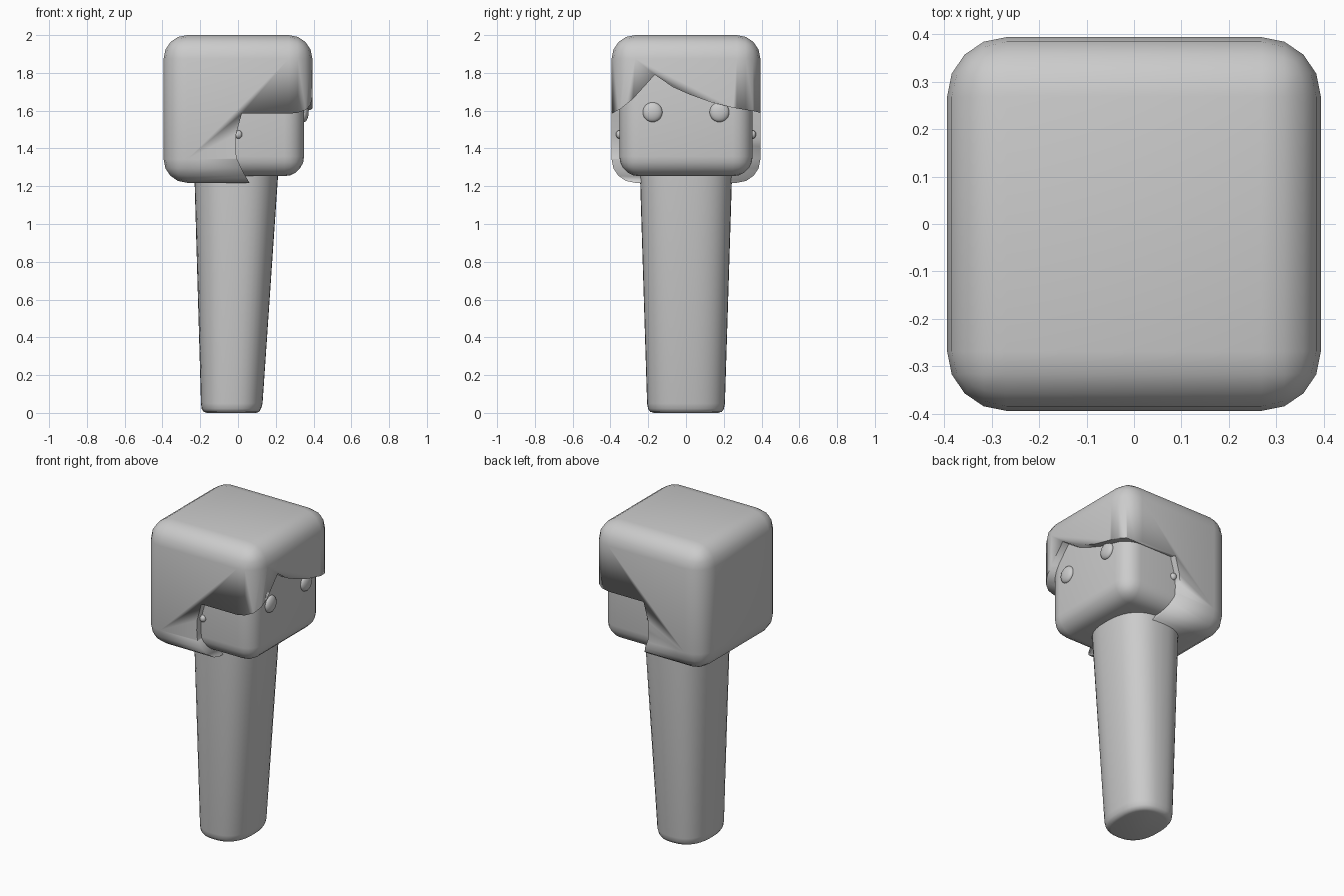
import bpy, bmesh, math
from mathutils import Vector

if "Cube" in bpy.data.objects:
    bpy.data.objects.remove(bpy.data.objects["Cube"])


def finish(name, bm, angle=40):
    bmesh.ops.recalc_face_normals(bm, faces=bm.faces[:])
    me = bpy.data.meshes.new(name)
    bm.to_mesh(me)
    bm.free()
    ob = bpy.data.objects.new(name, me)
    bpy.context.collection.objects.link(ob)
    bpy.ops.object.select_all(action='DESELECT')
    ob.select_set(True)
    bpy.context.view_layer.objects.active = ob
    bpy.ops.object.shade_smooth_by_angle(angle=math.radians(angle))
    return ob


def rounded_box(name, lo, hi, radius, seg):
    bm = bmesh.new()
    bmesh.ops.create_cube(bm, size=1)
    for v in bm.verts:
        v.co = Vector([(a + b) / 2 + c * (b - a) for a, b, c in zip(lo, hi, v.co)])
    bmesh.ops.bevel(bm, geom=bm.edges[:], offset=radius, segments=seg,
                    profile=0.5, affect='EDGES')
    return finish(name, bm)


def prism(name, pts, to3d, shift):
    bm = bmesh.new()
    face = bm.faces.new([bm.verts.new(to3d(*p)) for p in pts])
    new = bmesh.ops.extrude_face_region(bm, geom=[face])['geom']
    bmesh.ops.translate(bm, vec=shift, verts=[g for g in new if isinstance(g, bmesh.types.BMVert)])
    ob = finish(name, bm)
    ob.hide_render = True
    return ob


def boolean(ob, cutter, operation):
    mod = ob.modifiers.new("cut", 'BOOLEAN')
    mod.operation = operation
    mod.solver = 'EXACT'
    mod.object = cutter
    bpy.context.view_layer.objects.active = ob
    bpy.ops.object.modifier_apply(modifier=mod.name)
    bpy.data.objects.remove(cutter)


# head block
rounded_box("head", (-0.35, -0.353, 1.253), (0.35, 0.353, 1.95), 0.105, 5)

# hair: rounded block with the face opening cut away
hair = rounded_box("hair", (-0.394, -0.394, 1.218), (0.394, 0.394, 2.0), 0.125, 4)
side = [(0.065, 1.1), (0.062, 1.215), (0.025, 1.28), (-0.008, 1.35), (-0.013, 1.41),
        (-0.01, 1.475), (0.02, 1.584), (0.02, 1.9), (0.6, 1.9), (0.6, 1.1)]
fringe = [(-0.6, 1.0), (-0.6, 1.584), (-0.394, 1.584), (-0.345, 1.61), (-0.28, 1.663),
          (-0.165, 1.79), (-0.07, 1.725), (0.02, 1.685), (0.13, 1.645), (0.25, 1.615),
          (0.36, 1.597), (0.394, 1.588), (0.6, 1.588), (0.6, 1.0)]
opening = prism("face_opening", side, lambda x, z: (x, -0.5, z), (0, 1, 0))
below_fringe = prism("below_fringe", fringe, lambda y, z: (-0.5, y, z), (1.5, 0, 0))
boolean(opening, below_fringe, 'INTERSECT')
boolean(hair, opening, 'DIFFERENCE')

# tapered body: stacked soft-cornered rings (z, x min, x max, half depth)
levels = [(0.0, -0.165, 0.095, 0.17), (0.006, -0.182, 0.112, 0.19),
          (0.022, -0.192, 0.122, 0.201), (0.05, -0.196, 0.13, 0.206),
          (1.3, -0.232, 0.215, 0.245)]
N = 40
bm = bmesh.new()
rings = []
for z, x0, x1, d in levels:
    ring = []
    for i in range(N):
        c, s = math.cos(math.tau * i / N), math.sin(math.tau * i / N)
        p = 2 / 2.5
        ring.append(bm.verts.new(((x0 + x1) / 2 + (x1 - x0) / 2 * math.copysign(abs(c) ** p, c),
                                  d * math.copysign(abs(s) ** p, s), z)))
    rings.append(ring)
for a, b in zip(rings, rings[1:]):
    for i in range(N):
        j = (i + 1) % N
        bm.faces.new((a[i], a[j], b[j], b[i]))
bm.faces.new(rings[0])
bm.faces.new(rings[-1])
finish("body", bm, 50)


def ball(name, center, radii):
    bm = bmesh.new()
    bmesh.ops.create_uvsphere(bm, u_segments=24, v_segments=14, radius=1)
    for v in bm.verts:
        v.co = Vector([c + r * k for c, r, k in zip(center, radii, v.co)])
    finish(name, bm)


# eyes and ear studs, one per side
for tag, s in (("right", -1), ("left", 1)):
    ball(tag + "_eye", (0.35, s * 0.177, 1.592), (0.024, 0.052, 0.052))
    ball(tag + "_ear_stud", (0.002, s * 0.353, 1.474), (0.02, 0.018, 0.022))
